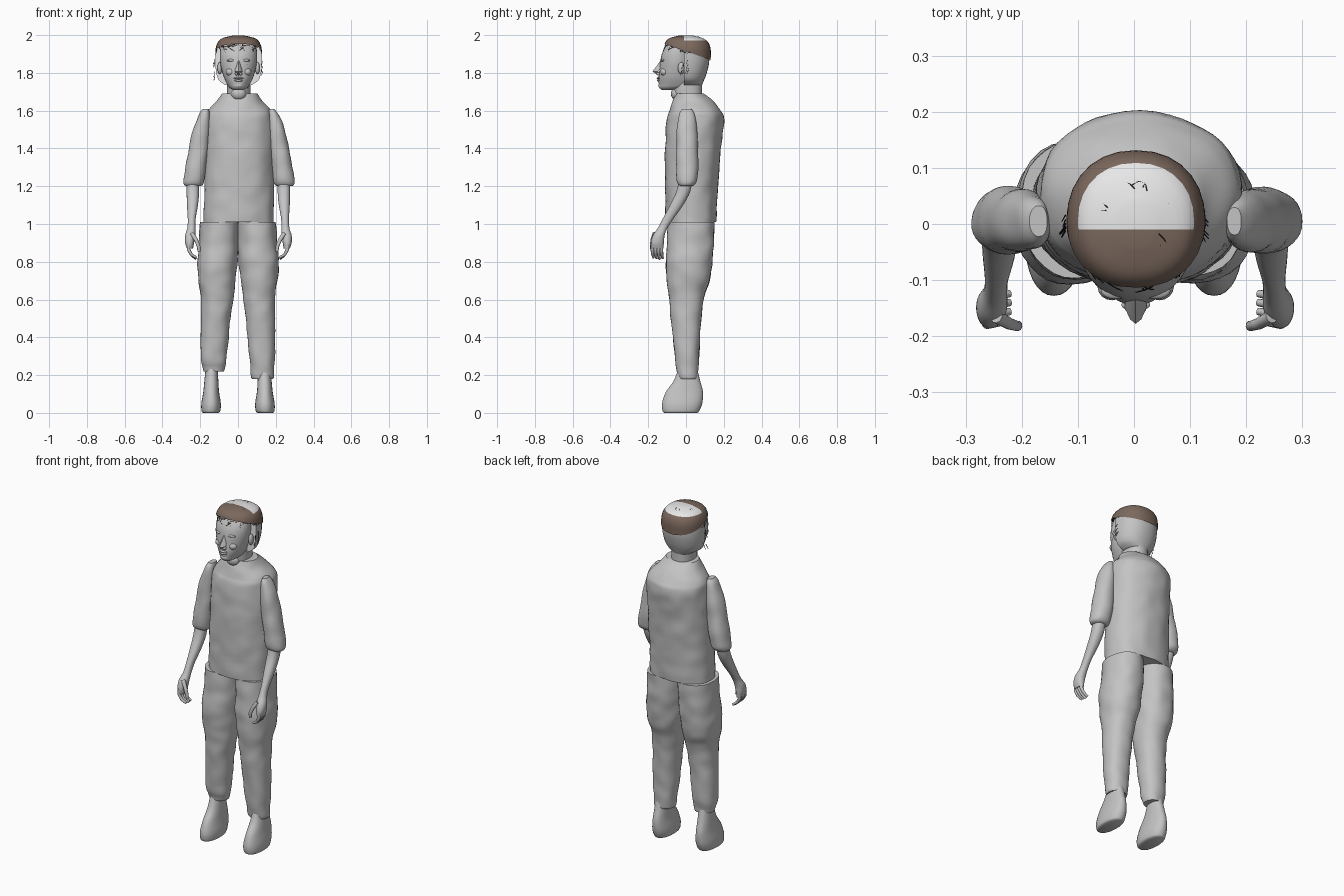
import bpy, bmesh, math, random
from mathutils import Vector, noise

random.seed(4)
if "Cube" in bpy.data.objects:
    bpy.data.objects.remove(bpy.data.objects["Cube"])


def material(name, r, g, b):
    mat = bpy.data.materials.new(name)
    mat.use_nodes = True
    mat.diffuse_color = (r, g, b, 1)
    mat.node_tree.nodes["Principled BSDF"].inputs["Base Color"].default_value = (r, g, b, 1)
    return mat


GREY = material("plain grey", .55, .55, .55)
WHITE = material("scalp white", 1, 1, 1)
BROWN = material("hair brown", .2, .14, .11)
DARK = material("strand dark brown", .03, .02, .015)


def finish(name, bm, *mats):
    bmesh.ops.recalc_face_normals(bm, faces=bm.faces)
    mesh = bpy.data.meshes.new(name)
    bm.to_mesh(mesh)
    bm.free()
    obj = bpy.data.objects.new(name, mesh)
    bpy.context.collection.objects.link(obj)
    for mat in mats:
        mesh.materials.append(mat)
    return obj


def smooth_rings(rings, steps):
    """Catmull-Rom through the cross-section values."""
    out = []
    for i in range(len(rings) - 1):
        a, b = rings[max(i - 1, 0)], rings[i]
        c, d = rings[i + 1], rings[min(i + 2, len(rings) - 1)]
        for k in range(steps):
            t = k / steps
            out.append([q + t / 2 * (r - p + t * (2 * p - 5 * q + 4 * r - s + t * (3 * (q - r) + s - p)))
                        for p, q, r, s in zip(a, b, c, d)])
    return out + [rings[-1]]


def loft(rings, side=1, shift=0, power=2.2, sides=32, steps=4, bumps=0):
    """Stacked rounded sections, each given as z, x range, y range."""
    bm = bmesh.new()
    loops = []
    for z, x0, x1, y0, y1 in smooth_rings(rings, steps):
        loop = []
        for i in range(sides):
            a = math.tau * i / sides
            c, s = math.cos(a), math.sin(a)
            ux = math.copysign(abs(c) ** (2 / power), c)
            uy = math.copysign(abs(s) ** (2 / power), s)
            p = Vector((side * ((x0 + x1) / 2 + ux * (x1 - x0) / 2) + shift,
                        (y0 + y1) / 2 + uy * (y1 - y0) / 2, z))
            p += Vector((c * side, s, 0)) * noise.noise(p * 14) * bumps
            loop.append(bm.verts.new(p))
        loops.append(loop)
    for low, high in zip(loops, loops[1:]):
        for i in range(sides):
            j = (i + 1) % sides
            bm.faces.new((low[i], low[j], high[j], high[i]))
    bm.faces.new(loops[0])
    bm.faces.new(loops[-1])
    return bm


def blob(name, centre, size):
    bm = bmesh.new()
    bmesh.ops.create_uvsphere(bm, u_segments=16, v_segments=10, radius=1)
    for v in bm.verts:
        v.co = Vector(centre) + Vector(v.co[i] * size[i] for i in range(3))
    return finish(name, bm, GREY)


def tubes(name, paths, radius, mat, taper=1, res=3):
    curve = bpy.data.curves.new(name, "CURVE")
    curve.dimensions = "3D"
    curve.bevel_depth, curve.bevel_resolution, curve.use_fill_caps = radius, res, True
    for path in paths:
        spline = curve.splines.new("POLY")
        spline.points.add(len(path) - 1)
        for i, p in enumerate(path):
            spline.points[i].co = (*p, 1)
            spline.points[i].radius = 1 - (1 - taper) * i / (len(path) - 1)
    curve.materials.append(mat)
    obj = bpy.data.objects.new(name, curve)
    bpy.context.collection.objects.link(obj)


# Shirt body and neck
finish("shirt_body", loft([
    (1.01, -.182, .19, -.105, .16), (1.2, -.18, .192, -.11, .17), (1.4, -.175, .192, -.11, .185),
    (1.55, -.168, .19, -.1, .2), (1.6, -.155, .178, -.085, .185), (1.65, -.115, .128, -.07, .145),
    (1.69, -.085, .1, -.055, .095)], sides=48, steps=8, bumps=.006), GREY)
finish("neck", loft([(1.6, -.06, .07, -.05, .085), (1.69, -.058, .066, -.066, .085),
                     (1.78, -.058, .066, -.07, .085)]), GREY)
blob("throat", (.004, -.05, 1.69), (.04, .03, .035))

# Limbs, mirrored across the body
for side, label, cuff in ((1, "left", .18), (-1, "right", .22)):
    finish(label + "_trouser_leg", loft([
        (1.01, 0, .2, -.095, .15), (.9, 0, .206, -.1, .147), (.8, .003, .215, -.105, .14),
        (.7, .015, .21, -.1, .125), (.62, .024, .197, -.09, .097), (.5, .04, .195, -.08, .08),
        (.3, .06, .196, -.06, .07), (cuff + .02, .068, .19, -.045, .062),
        (cuff, .074, .184, -.04, .057)], side, bumps=.006, steps=6), GREY)
    finish(label + "_foot", loft([
        (.25, .108, .17, -.035, .055), (.17, .104, .178, -.065, .075), (.11, .1, .184, -.107, .09),
        (.05, .091, .194, -.127, .086), (.01, .094, .193, -.124, .07), (0, .105, .185, -.115, .06)],
        side), GREY)
    finish(label + "_sleeve", loft([
        (1.61, .16, .188, -.02, .03), (1.58, .155, .21, -.038, .045), (1.5, .155, .242, -.048, .058),
        (1.4, .16, .265, -.05, .062), (1.3, .172, .283, -.052, .066), (1.235, .182, .295, -.05, .06),
        (1.21, .188, .292, -.042, .048), (1.2, .2, .28, -.03, .035)],
        side, .005, bumps=.005), GREY)
    finish(label + "_forearm_and_palm", loft([
        (1.24, .21, .275, -.035, .035), (1.17, .208, .274, -.052, .022), (1.1, .214, .272, -.085, -.015),
        (1.03, .226, .268, -.122, -.065), (.98, .228, .27, -.148, -.098), (.94, .228, .282, -.175, -.113),
        (.9, .235, .282, -.186, -.117), (.87, .24, .272, -.182, -.12)], side, .002), GREY)
    fingers = []
    for i in range(4):
        y = -.128 - .016 * i
        fingers.append([(side * x, y + dy, z) for x, dy, z in (
            (.26, 0, .9), (.262, -.002, .865), (.247, 0, .838), (.222, .004, .815 + .004 * abs(i - 1)))])
    tubes(label + "_fingers", fingers, .0105, GREY, .65)
    tubes(label + "_thumb", [[(side * x, y, z) for x, y, z in (
        (.245, -.165, .95), (.222, -.178, .915), (.208, -.182, .88), (.207, -.18, .855))]], .012, GREY, .65)

# Face and front of the head
finish("face", loft([
    (1.71, -.025, .028, -.128, -.06), (1.722, -.045, .05, -.142, .02), (1.74, -.058, .063, -.144, .04),
    (1.775, -.074, .08, -.145, .04), (1.82, -.088, .093, -.14, .04), (1.86, -.095, .1, -.136, .04),
    (1.9, -.096, .101, -.128, .04), (1.94, -.09, .095, -.108, .04), (1.97, -.07, .075, -.08, .03),
    (1.985, -.03, .03, -.04, .02)], power=2), GREY)
bm = bmesh.new()
bridge = [(.006, .012), (.01, .016), (.016, .02), (.006, .012)]
nose = [(-.136, 1.866), (-.154, 1.838), (-.178, 1.808), (-.146, 1.786)]
rows = [[bm.verts.new((.003 + k * w, y if k == 0 else y + .03, z)) for k in (-1, -.5, 0, .5, 1)]
        for (n, w), (y, z) in zip(bridge, nose)]
for row, (n, w), (y, z) in zip(rows, bridge, nose):
    for k in (1, 3):
        row[k].co.y = y + .008
for a, b in zip(rows, rows[1:]):
    for i in range(4):
        bm.faces.new((a[i], a[i + 1], b[i + 1], b[i]))
finish("nose", bm, GREY)
for side, label in ((1, "left"), (-1, "right")):
    blob(label + "_brow", (side * .036 + .003, -.119, 1.866), (.026, .015, .008))
    blob(label + "_eye", (side * .035 + .003, -.119, 1.845), (.015, .012, .008))
    blob(label + "_cheek", (side * .042 + .003, -.112, 1.805), (.026, .024, .022))
    blob(label + "_nostril", (side * .012 + .003, -.146, 1.795), (.008, .012, .008))
    blob(label + "_ear", (side * .1 + .003, -.025, 1.825), (.012, .018, .032))
blob("upper_lip", (.003, -.144, 1.772), (.026, .011, .006))
blob("lower_lip", (.003, -.143, 1.76), (.022, .011, .007))
blob("chin", (.003, -.128, 1.733), (.025, .019, .016))

# Back half of the skull, cut flat and white across the front
bm = loft([
    (1.735, -.065, .07, -.1, .085), (1.76, -.1, .107, -.12, .095), (1.8, -.115, .122, -.13, .11),
    (1.86, -.12, .127, -.13, .123), (1.92, -.117, .124, -.125, .12), (1.96, -.1, .107, -.1, .1)])
cut = bmesh.ops.bisect_plane(bm, geom=bm.verts[:] + bm.edges[:] + bm.faces[:], plane_co=(0, -.01, 0),
                             plane_no=(0, -1, 0), clear_outer=True)
edges = [e for e in cut["geom_cut"] if isinstance(e, bmesh.types.BMEdge)]
bmesh.ops.triangle_fill(bm, edges=edges, use_beauty=True)
bm.normal_update()
for face in bm.faces:
    face.material_index = int(max(abs(v.co.y + .01) for v in face.verts) < .0001)
finish("skull_back", bm, GREY, WHITE)

# Hair cap with a sloping hairline and a bare white patch on the crown
bm = loft([
    (1.84, -.121, .128, -.13, .13), (1.88, -.121, .128, -.128, .131), (1.93, -.118, .125, -.12, .13),
    (1.965, -.105, .112, -.108, .115), (1.985, -.08, .087, -.085, .085), (1.997, -.03, .035, -.04, .04)],
    sides=28)
for point, normal in (((0, -.12, 1.95), (0, -.35, -1)), ((0, .12, 1.872), (0, -.35, -1)),
                      ((0, -.01, 0), (0, 1, 0))):
    bmesh.ops.bisect_plane(bm, geom=bm.verts[:] + bm.edges[:] + bm.faces[:], plane_co=point,
                           plane_no=normal, clear_outer=normal[2] < 0)
bm.normal_update()
for face in bm.faces:
    c = face.calc_center_median()
    face.material_index = int(c.y > -.01 and c.z > 1.972)
finish("hair", bm, BROWN, WHITE)


# Loose dark strands lying over the hair
def on_hair(turn, tilt):
    flat = math.cos(tilt) ** .7
    return (.004 + .124 * flat * math.cos(turn), .003 + .127 * flat * math.sin(turn),
            1.89 + .109 * math.sin(tilt))


strands = []
for i in range(190):
    turn, tilt = random.uniform(0, math.tau), random.uniform(.12, 1.1)
    if math.sin(turn) < -.3:
        tilt = max(tilt, .45)
    sweep, rise = random.uniform(-.4, .4), random.uniform(-.3, .3)
    strands.append([on_hair(turn + sweep * t / 3, max(.05, tilt + rise * t / 3)) for t in range(4)])
for i in range(16):
    side = random.choice((-1, 1))
    y, z = random.uniform(-.03, .02), random.uniform(1.78, 1.88)
    strands.append([(side * .122, y, z), (side * (.126 + random.uniform(0, .008)), y - .012, z - .03)])
tubes("hair_strands", strands, .0013, DARK, .6, 0)

# Smooth shading that keeps the cut edges sharp
bpy.ops.object.select_all(action="DESELECT")
for obj in bpy.context.scene.objects:
    if obj.type == "MESH":
        obj.select_set(True)
        bpy.context.view_layer.objects.active = obj
bpy.ops.object.shade_smooth_by_angle(angle=math.radians(40))
